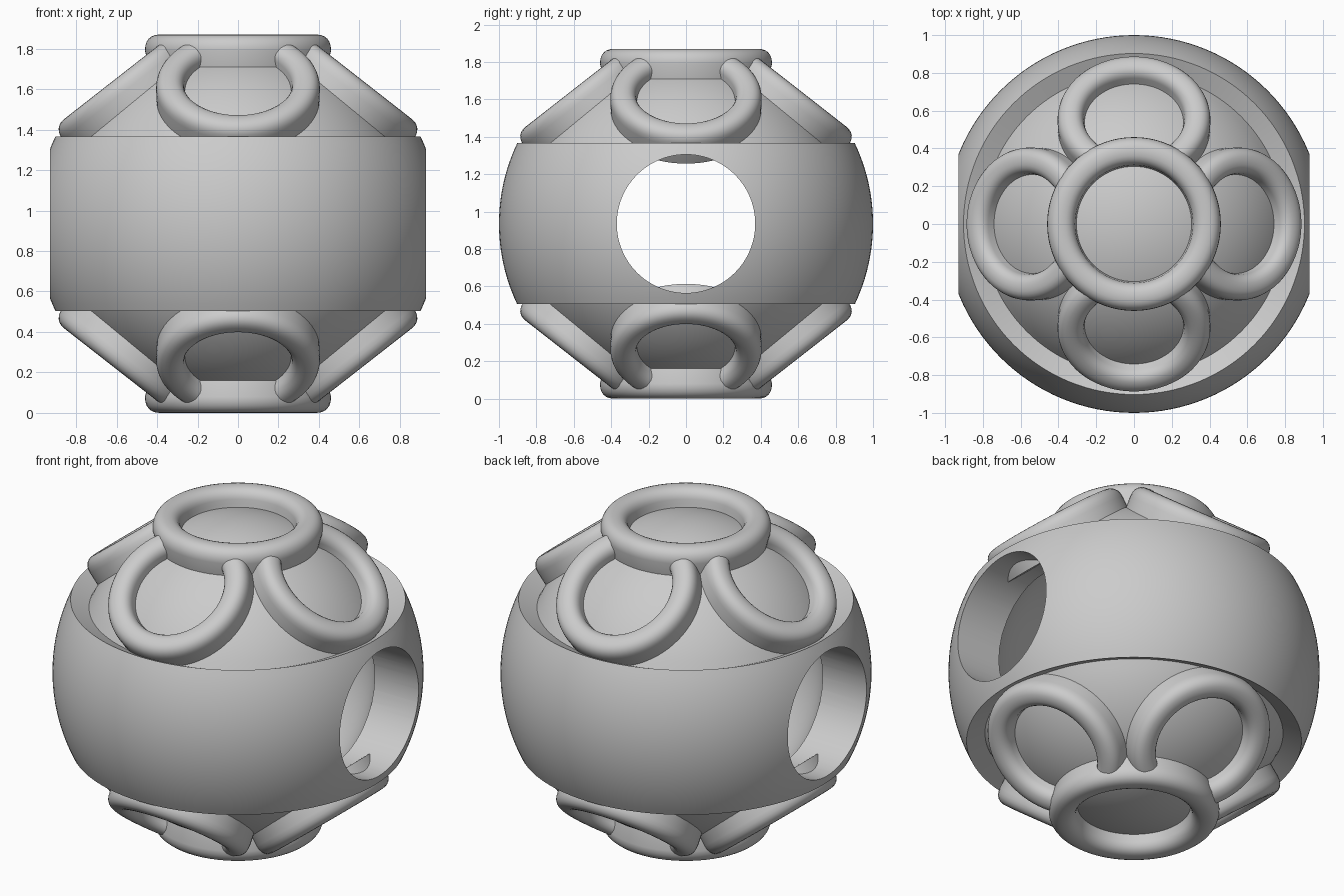
import bpy, bmesh, math
from mathutils import Matrix

if "Cube" in bpy.data.objects:
    bpy.data.objects.remove(bpy.data.objects["Cube"])

MID = 0.935                       # height of the bead centre
grey = bpy.data.materials.new("silver grey")
grey.diffuse_color = (0.6, 0.6, 0.6, 1)
grey.use_nodes = True
grey.node_tree.nodes["Principled BSDF"].inputs["Base Color"].default_value = grey.diffuse_color


def sweep(name, profile, a0, a1, steps, matrix, closed=True):
    """Turn an (r, z) profile about z from a0 to a1 degrees."""
    full = abs(a1 - a0) >= 360
    bm = bmesh.new()
    rows = []
    for i in range(steps if full else steps + 1):
        a = math.radians(a0 + (a1 - a0) * i / steps)
        rows.append([bm.verts.new((r * math.cos(a), r * math.sin(a), z)) for r, z in profile])
    n = len(profile)
    for i in range(steps):
        p, q = rows[i], rows[(i + 1) % len(rows)]
        for j in range(n if closed else n - 1):
            k = (j + 1) % n
            bm.faces.new((p[j], q[j], q[k], p[k]))
    if not full:
        bm.faces.new(rows[0])
        bm.faces.new(rows[-1])
    bmesh.ops.remove_doubles(bm, verts=bm.verts, dist=1e-5)
    bmesh.ops.recalc_face_normals(bm, faces=bm.faces)
    me = bpy.data.meshes.new(name)
    bm.to_mesh(me)
    bm.free()
    ob = bpy.data.objects.new(name, me)
    bpy.context.collection.objects.link(ob)
    ob.matrix_world = matrix
    me.materials.append(grey)
    return ob


def arc(radius, d0, d1, n):
    """Points on a circle about the origin, by latitude."""
    out = []
    for i in range(n + 1):
        t = math.radians(d0 + (d1 - d0) * i / n)
        out.append((max(0.0, radius * math.cos(t)), radius * math.sin(t)))
    return out


def rim(inner, outer, top, bottom, height, flare_in, flare_out):
    """Rounded raised rim: domed top, walls sloping down into the body."""
    c, w = (inner + outer) / 2, (outer - inner) / 2
    pts = [(inner - flare_in, bottom), (outer + flare_out, bottom)]
    for i in range(13):
        t = math.pi * i / 12
        s, k = math.sin(t), math.cos(t)
        pts.append((c + w * math.copysign(abs(k) ** 0.85, k), top - height + height * s ** 0.85))
    return pts


def smooth(ob, angle=35):
    bpy.ops.object.select_all(action='DESELECT')
    ob.select_set(True)
    bpy.context.view_layer.objects.active = ob
    bpy.ops.object.shade_smooth_by_angle(angle=math.radians(angle))


centre = Matrix.Translation((0, 0, MID))

# Body: raised middle band with a recessed sphere above and below it
edge = 25.5
profile = arc(0.89, -90, -edge, 20) + arc(1.0, -edge, edge, 24) + arc(0.89, edge, 90, 20)
body = sweep("bead_body", profile, 0, 360, 128, centre, closed=False)

# Cutters: round cavity and the threading hole along x
cavity = sweep("cavity_cutter", arc(0.74, -90, 90, 32), 0, 360, 64, centre, closed=False)
hole = sweep("hole_cutter", [(0, -1.2), (0.37, -1.2), (0.37, 1.2), (0, 1.2)], 0, 360, 96,
             centre @ Matrix.Rotation(math.pi / 2, 4, 'Y'), closed=False)
bpy.context.view_layer.update()
for cutter in (cavity, hole):
    mod = body.modifiers.new(cutter.name, 'BOOLEAN')
    mod.operation = 'DIFFERENCE'
    mod.solver = 'EXACT'
    mod.object = cutter
    bpy.context.view_layer.objects.active = body
    bpy.ops.object.modifier_apply(modifier=mod.name)
for cutter in (cavity, hole):
    bpy.data.objects.remove(cutter)
smooth(body)

# Flower on the top and on the bottom: a central ring and four petals
hub_profile = rim(0.31, 0.46, 0.935, 0.74, 0.08, 0.03, -0.03)
petal_profile = rim(0.265, 0.405, 0.07, -0.13, 0.075, 0.035, -0.005)
tilt = math.radians(38)
for side, flip in (("top", 0), ("bottom", math.pi)):
    base = centre @ Matrix.Rotation(flip, 4, 'X')
    smooth(sweep(side + "_centre_ring", hub_profile, 0, 360, 72, base))
    for i in range(4):
        place = (base @ Matrix.Rotation(i * math.pi / 2, 4, 'Z')
                 @ Matrix.Translation((0.55, 0, 0.67)) @ Matrix.Rotation(tilt, 4, 'Y'))
        smooth(sweep(f"{side}_petal_{i + 1}", petal_profile, -140, 140, 56, place))
